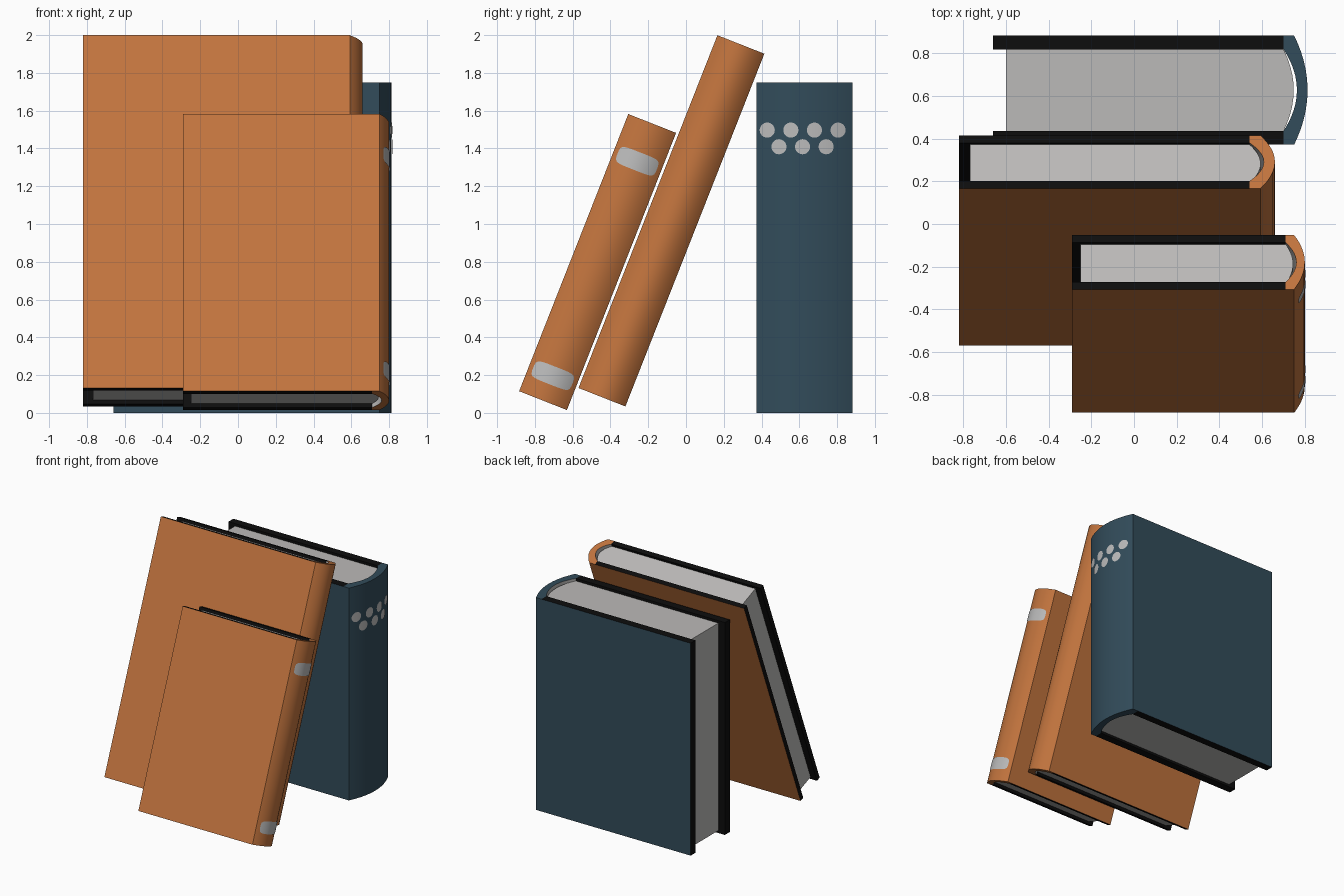
import bpy, bmesh, math
from mathutils import Vector

if "Cube" in bpy.data.objects:
    bpy.data.objects.remove(bpy.data.objects["Cube"])


def material(name, rgb):
    m = bpy.data.materials.new(name)
    m.diffuse_color = (*rgb, 1)
    m.use_nodes = True
    m.node_tree.nodes["Principled BSDF"].inputs["Base Color"].default_value = m.diffuse_color
    return m


ORANGE = material("orange_cloth", (0.54, 0.175, 0.048))
BLUE = material("dark_blue_cloth", (0.032, 0.072, 0.103))
BLACK = material("black_board", (0.004, 0.004, 0.004))
PAPER = material("grey_paper", (0.50, 0.49, 0.48))
SILVER = material("silver_print", (0.50, 0.50, 0.50))


def finish(bm, name, mats, place, recalc=True):
    if recalc:
        bmesh.ops.recalc_face_normals(bm, faces=bm.faces)
    me = bpy.data.meshes.new(name)
    bm.to_mesh(me)
    bm.free()
    for m in mats:
        me.materials.append(m)
    me.polygons.foreach_set("use_smooth", [True] * len(me.polygons))
    me.set_sharp_from_angle(angle=math.radians(30))
    ob = bpy.data.objects.new(name, me)
    bpy.context.collection.objects.link(ob)
    ob.location, ob.rotation_euler = (0, place[0], place[1]), (place[2], 0, 0)
    return ob


def prism(outline, z0, z1):
    """Upright prism over an (x, y) outline."""
    bm = bmesh.new()
    face = bm.faces.new([bm.verts.new((x, y, z0)) for x, y in outline])
    ext = bmesh.ops.extrude_face_region(bm, geom=[face], use_keep_orig=True)
    for v in ext["geom"]:
        if isinstance(v, bmesh.types.BMVert):
            v.co.z = z1
    bmesh.ops.recalc_face_normals(bm, faces=bm.faces)
    return bm


def arc(x, bulge, h, n):
    """Points of a bowed spine line from y = h to y = -h."""
    ys = [h * math.cos(math.pi * i / n) for i in range(n + 1)]
    return [(x + bulge * (1 - (y / h) ** 2), y) for y in ys]


def book(name, cloth, place, length, thick, x0, x_in, x_corner, x_max, x_page, board, recess):
    h = thick / 2
    bulge = x_max - x_corner
    hi = h - board
    # cover boards: cloth outside, black edges and inside
    for side, label in ((-1, "front"), (1, "back")):
        a, b = side * hi, side * h
        bm = prism([(x0, a), (x_in, a), (x_in, b), (x0, b)], 0, length)
        for f in bm.faces:
            f.material_index = 0 if f.normal.y * side > 0.9 else 1
        finish(bm, f"{name}_{label}_cover", [cloth, BLACK], place)
    # rounded spine, lined with paper
    n = 16
    outer = [(x_in, h)] + arc(x_corner, bulge, h, n) + [(x_in, -h)]
    inner = arc(x_in, bulge, hi, n + 2)
    bm = bmesh.new()
    rings = [[bm.verts.new((*p, z)) for p in line]
             for line, z in ((outer, 0), (outer, length), (inner, length), (inner, 0))]
    for r in range(4):
        p, q = rings[r], rings[(r + 1) % 4]
        for i in range(len(p) - 1):
            f = bm.faces.new((p[i], p[i + 1], q[i + 1], q[i]))
            f.material_index = 1 if r == 2 else 0
    for i in (0, -1):
        bm.faces.new([r[i] for r in rings])
    finish(bm, f"{name}_spine", [cloth, PAPER], place)
    # page block with rounded back
    pages = [(x_page, hi)] + arc(x_in, bulge - 0.015, hi, n) + [(x_page, -hi)]
    finish(prism(pages, recess, length - recess), f"{name}_pages", [PAPER], place)


def print_mark(name, place, thick, x_corner, x_max, cy, cz, ry, rz, power):
    """Thin printed shape (round or rounded box) hugging the spine."""
    h = thick / 2
    bm = bmesh.new()
    prev = None
    n = 14
    for i in range(n + 1):
        u = -math.cos(math.pi * i / n)
        y = cy + ry * u
        dz = rz * max(1 - abs(u) ** power, 0.002) ** (1 / power)
        x = x_corner + (x_max - x_corner) * (1 - (y / h) ** 2) + 0.004
        cur = [bm.verts.new((x, y, cz - dz)), bm.verts.new((x, y, cz + dz))]
        if prev:
            bm.faces.new((prev[0], cur[0], cur[1], prev[1]))
        prev = cur
    finish(bm, name, [SILVER], place, recalc=False)


TILT = math.radians(-21.5)
upright = (0.627, 0, 0)
large = (-0.445, 0.083, TILT)
small = (-0.757, 0.065, TILT)

book("upright_book", BLUE, upright, 1.75, 0.51, -0.66, 0.70, 0.75, 0.813, -0.60, 0.064, 0.02)
book("large_leaning_book", ORANGE, large, 2.007, 0.267, -0.82, 0.54, 0.592, 0.66, -0.767, 0.037, 0.022)
book("small_leaning_book", ORANGE, small, 1.577, 0.272, -0.29, 0.71, 0.75, 0.80, -0.25, 0.037, 0.022)

# two bands on the small book's spine
for label, z in (("lower", 0.142), ("upper", 1.362)):
    print_mark(f"{label}_spine_band", small, 0.272, 0.75, 0.80, 0, z, 0.112, 0.049, 5)

# two staggered rows of dots on the upright book's spine
for row, (count, y0, z) in enumerate(((4, -0.197, 1.497), (3, -0.135, 1.409))):
    for i in range(count):
        print_mark(f"spine_dot_{row}_{i}", upright, 0.51, 0.75, 0.813,
                   y0 + 0.125 * i, z, 0.04, 0.04, 2)
